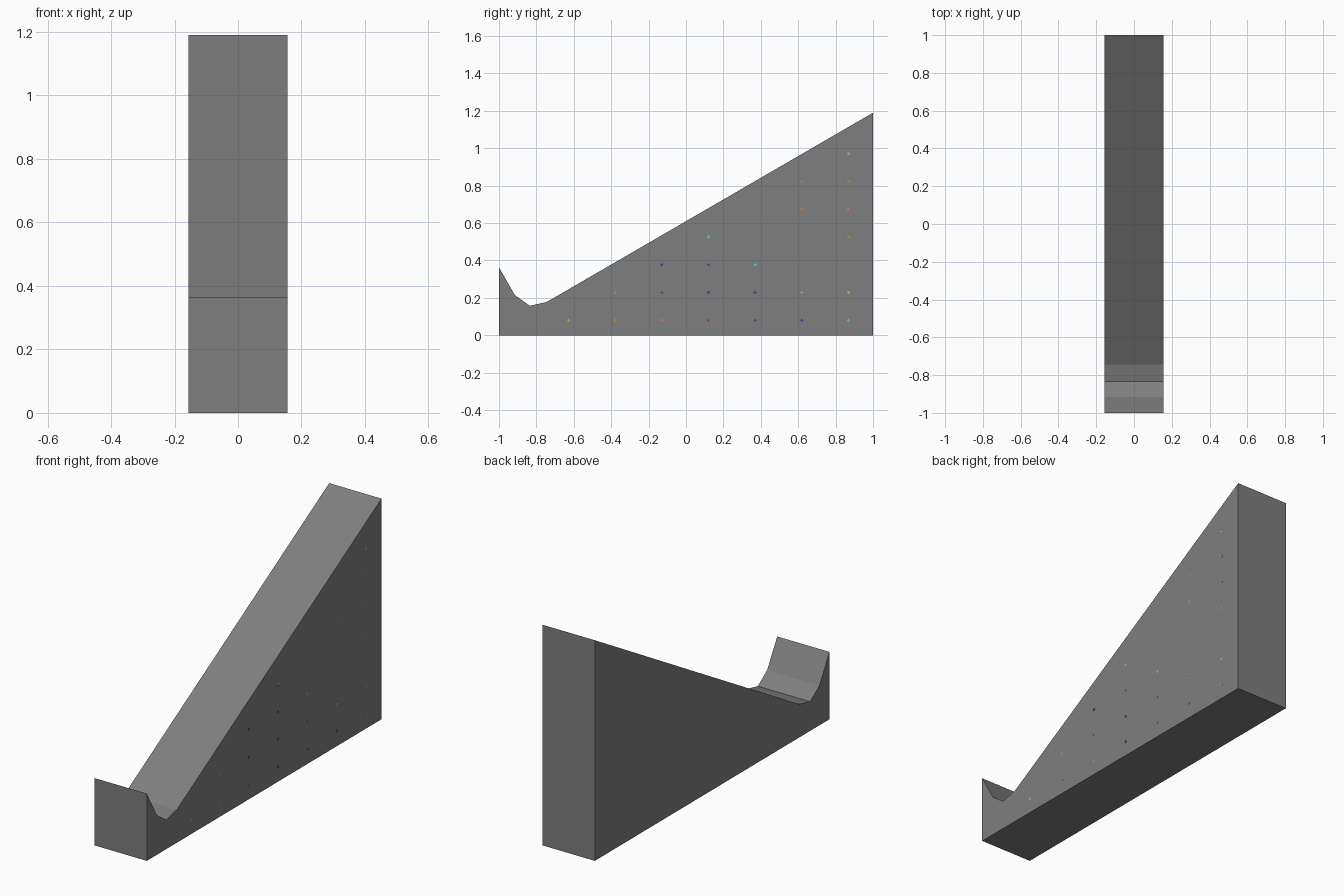
import bpy

if "Cube" in bpy.data.objects:
    bpy.data.objects.remove(bpy.data.objects["Cube"])

HALF_WIDTH = 0.156


def material(name, rgb):
    m = bpy.data.materials.new(name)
    m.diffuse_color = (*rgb, 1.0)
    m.use_nodes = True
    m.node_tree.nodes["Principled BSDF"].inputs["Base Color"].default_value = m.diffuse_color
    return m


def prism(name, profile, x0, x1, mat):
    """Extrude a closed (y, z) profile from x0 to x1."""
    n = len(profile)
    verts = [(x, y, z) for x in (x0, x1) for y, z in profile]
    faces = [tuple(range(n - 1, -1, -1)), tuple(range(n, 2 * n))]
    faces += [(i, (i + 1) % n, n + (i + 1) % n, n + i) for i in range(n)]
    mesh = bpy.data.meshes.new(name)
    mesh.from_pydata(verts, [], faces)
    mesh.materials.append(mat)
    ob = bpy.data.objects.new(name, mesh)
    bpy.context.collection.objects.link(ob)
    return ob


# Wedge stand: long ramp, curved trough and front lip
grey = material("dark grey", (0.21, 0.21, 0.21))
prism("ramp_stand",
      [(-1, 0), (1, 0), (1, 1.19), (-0.745, 0.178),
       (-0.835, 0.158), (-0.915, 0.215), (-1, 0.363)],
      -HALF_WIDTH, HALF_WIDTH, grey)

# Tiny coloured specks on the right side, on a regular grid (one letter each)
colours = {
    "g": material("lime green", (0.30, 0.60, 0.08)),
    "o": material("orange", (0.60, 0.25, 0.03)),
    "p": material("pink", (0.70, 0.18, 0.18)),
    "m": material("magenta", (0.32, 0.03, 0.22)),
    "n": material("navy", (0.04, 0.07, 0.35)),
    "c": material("cyan", (0.10, 0.60, 0.70)),
}
rows = [".gopmnnc", "..pmnncg", "...nnc..", "....c..o",
        "......op", "......po", ".......g"]
for r, row in enumerate(rows):
    for c, key in enumerate(row):
        if key == ".":
            continue
        y, z, s = -0.877 + 0.2493 * c, 0.08 + 0.1485 * r, 0.009
        prism(f"speck_{r}_{c}", [(y - s, z), (y, z - s), (y + s, z), (y, z + s)],
              HALF_WIDTH - 0.001, HALF_WIDTH + 0.0005, colours[key])
